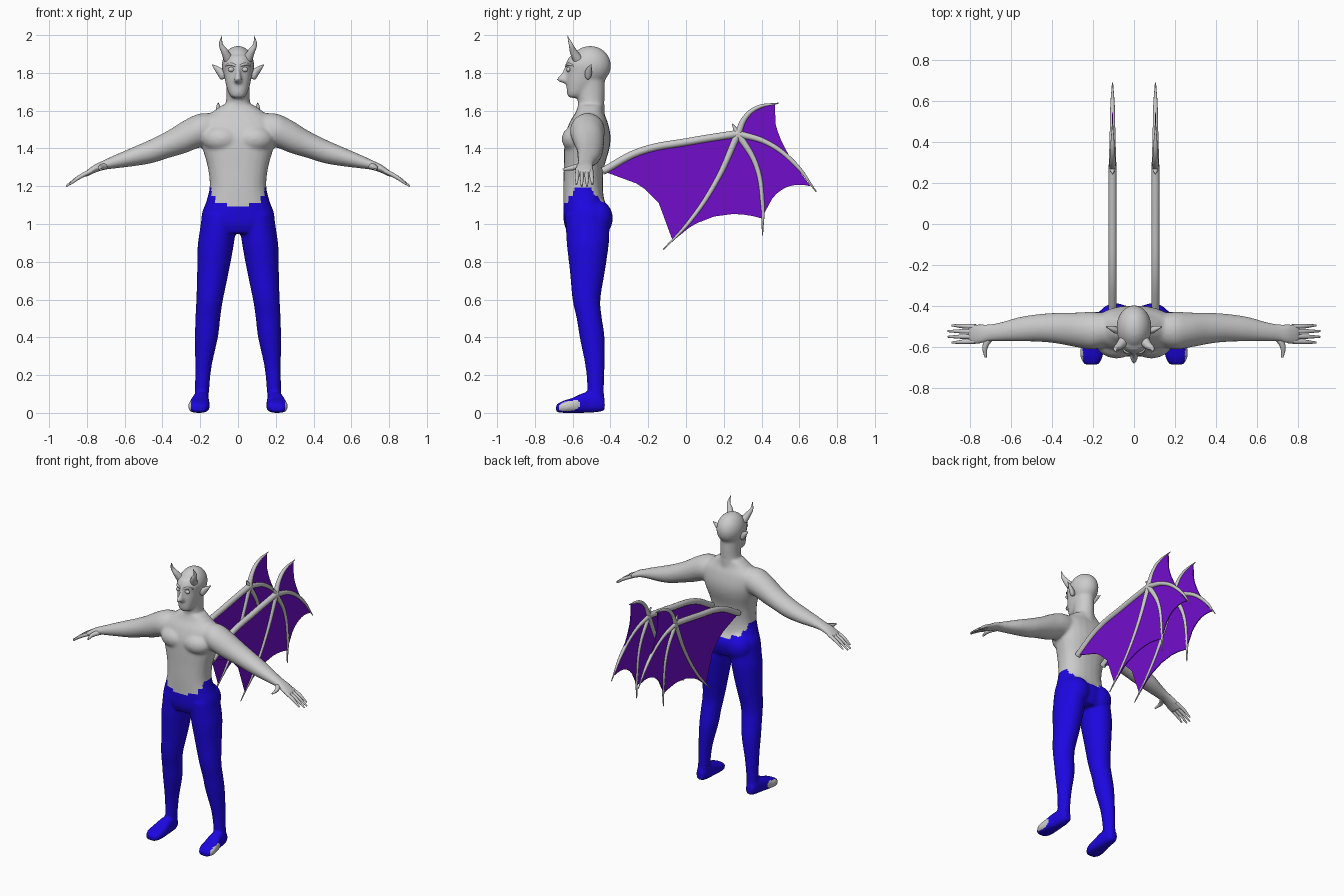
import bpy, bmesh, math
from mathutils import Vector, Matrix


def material(name, color):
    m = bpy.data.materials.new(name)
    m.diffuse_color = color
    return m


BLUE = material("trouser_blue", (0.012, 0.002, 0.75, 1))
PURPLE = material("membrane_purple", (0.17, 0.004, 0.6, 1))


def link(name, data):
    o = bpy.data.objects.new(name, data)
    bpy.context.collection.objects.link(o)
    return o


def catmull(p0, p1, p2, p3, t):
    return [0.5 * (2 * b + (c - a) * t + (2 * a - 5 * b + 4 * c - d) * t * t
                   + (3 * b - a - 3 * c + d) * t ** 3) for a, b, c, d in zip(p0, p1, p2, p3)]


def loft(bm, rings, axis="z", sides=(1,), power=1.0, sub=4, n=24):
    """Skin ellipses (t, a, b, ra, rb) strung along one axis."""
    pts = []
    for i in range(len(rings) - 1):
        p0, p3 = rings[max(i - 1, 0)], rings[min(i + 2, len(rings) - 1)]
        pts += [catmull(p0, rings[i], rings[i + 1], p3, k / sub) for k in range(sub)]
    pts.append(rings[-1])
    for s in sides:
        loops = []
        for t, a, b, ra, rb in pts:
            loop = []
            for k in range(n):
                c, d = math.cos(2 * math.pi * k / n), math.sin(2 * math.pi * k / n)
                u = a + ra * math.copysign(abs(c) ** power, c)
                v = b + rb * math.copysign(abs(d) ** power, d)
                co = {"z": (u, v, t), "x": (t, u, v), "y": (u, t, v)}[axis]
                loop.append(bm.verts.new((co[0] * s, co[1], max(co[2], 0))))
            loops.append(loop)
        for A, B in zip(loops, loops[1:]):
            for k in range(n):
                bm.faces.new((A[k], A[(k + 1) % n], B[(k + 1) % n], B[k]))
        bm.faces.new(loops[0])
        bm.faces.new(loops[-1])


def ball(bm, c, r, sides=(1, -1)):
    for s in sides:
        m = Matrix.Translation((c[0] * s, c[1], c[2])) @ Matrix.Diagonal((*r, 1))
        bmesh.ops.create_uvsphere(bm, u_segments=24, v_segments=16, radius=1, matrix=m)


def tubes(name, paths, res=4):
    """Mirrored tapered tubes; each path point is (x, y, z, radius)."""
    cu = bpy.data.curves.new(name, "CURVE")
    cu.dimensions = "3D"
    cu.bevel_depth, cu.bevel_resolution, cu.resolution_u = 1.0, res, 6
    cu.use_fill_caps = True
    for path in paths:
        for s in (1, -1):
            sp = cu.splines.new("BEZIER")
            sp.bezier_points.add(len(path) - 1)
            for bp, (x, y, z, r) in zip(sp.bezier_points, path):
                bp.co = (x * s, y, z)
                bp.radius = r
                bp.handle_left_type = bp.handle_right_type = "AUTO"
    o = link(name, cu)
    bpy.ops.object.select_all(action="DESELECT")
    o.select_set(True)
    bpy.context.view_layer.objects.active = o
    bpy.ops.object.convert(target="MESH")
    bpy.ops.object.shade_smooth()
    return bpy.context.object


LR = (1, -1)
bm = bmesh.new()

# torso with chest and buttocks
loft(bm, [(0.95, 0, -0.525, 0.13, 0.10), (1.0, 0, -0.525, 0.19, 0.12), (1.06, 0, -0.525, 0.19, 0.125),
          (1.12, 0, -0.54, 0.168, 0.11), (1.2, 0, -0.545, 0.15, 0.105), (1.3, 0, -0.54, 0.16, 0.107),
          (1.4, 0, -0.525, 0.188, 0.12), (1.47, 0, -0.52, 0.205, 0.12), (1.54, 0, -0.515, 0.20, 0.10),
          (1.59, 0, -0.51, 0.14, 0.075), (1.63, 0, -0.505, 0.085, 0.065)], power=0.85)
ball(bm, (0.085, -0.575, 1.45), (0.105, 0.083, 0.075))
ball(bm, (0.09, -0.475, 1.03), (0.092, 0.088, 0.1))

# neck, skull, face and nose
loft(bm, [(1.58, 0, -0.50, 0.08, 0.07), (1.64, 0, -0.502, 0.065, 0.07), (1.70, 0, -0.505, 0.062, 0.075),
          (1.78, 0, -0.51, 0.065, 0.08)])
ball(bm, (0, -0.507, 1.838), (0.086, 0.11, 0.105), (1,))
loft(bm, [(1.668, 0, -0.59, 0.03, 0.028), (1.69, 0, -0.58, 0.048, 0.05), (1.75, 0, -0.55, 0.067, 0.083),
          (1.81, 0, -0.535, 0.077, 0.095), (1.85, 0, -0.53, 0.08, 0.105), (1.89, 0, -0.52, 0.068, 0.095)], power=0.9)
loft(bm, [(1.845, 0, -0.625, 0.010, 0.014), (1.80, 0, -0.635, 0.012, 0.022), (1.765, 0, -0.645, 0.02, 0.042),
          (1.745, 0, -0.63, 0.016, 0.022)])

# arms down to the palms
loft(bm, [(0.10, -0.515, 1.50, 0.075, 0.085), (0.20, -0.522, 1.495, 0.092, 0.09), (0.28, -0.518, 1.463, 0.085, 0.088),
          (0.37, -0.51, 1.422, 0.076, 0.073), (0.46, -0.508, 1.385, 0.068, 0.064), (0.56, -0.515, 1.355, 0.06, 0.05),
          (0.65, -0.527, 1.33, 0.047, 0.036), (0.71, -0.533, 1.312, 0.043, 0.026), (0.76, -0.538, 1.292, 0.05, 0.022),
          (0.81, -0.538, 1.262, 0.048, 0.016)], axis="x", sides=LR)

# legs
loft(bm, [(1.05, 0.10, -0.525, 0.09, 0.115), (0.95, 0.11, -0.52, 0.095, 0.115), (0.88, 0.119, -0.52, 0.095, 0.11),
          (0.75, 0.132, -0.522, 0.084, 0.093), (0.6, 0.15, -0.527, 0.071, 0.074), (0.5, 0.16, -0.512, 0.066, 0.067),
          (0.4, 0.167, -0.497, 0.061, 0.066), (0.25, 0.183, -0.482, 0.044, 0.051), (0.13, 0.19, -0.478, 0.038, 0.044),
          (0.04, 0.195, -0.476, 0.038, 0.044)], sides=LR)
# feet
loft(bm, [(-0.43, 0.195, 0.045, 0.025, 0.03), (-0.46, 0.195, 0.055, 0.037, 0.05), (-0.53, 0.198, 0.055, 0.045, 0.055),
          (-0.60, 0.205, 0.04, 0.055, 0.04), (-0.65, 0.208, 0.032, 0.055, 0.032), (-0.688, 0.208, 0.024, 0.035, 0.02)],
     axis="y", sides=LR, power=0.75)

bmesh.ops.recalc_face_normals(bm, faces=bm.faces)
raw = bpy.data.meshes.new("body_raw")
bm.to_mesh(raw)
bm.free()

# fuse the overlapping volumes into one skin
body = link("body", raw)
rm = body.modifiers.new("fuse", "REMESH")
rm.mode, rm.voxel_size = "VOXEL", 0.009
sm = body.modifiers.new("soften", "SMOOTH")
sm.factor, sm.iterations = 0.5, 7
mesh = bpy.data.meshes.new_from_object(body.evaluated_get(bpy.context.evaluated_depsgraph_get()))
body.modifiers.clear()
body.data = mesh
mesh.materials.clear()
mesh.materials.append(None)
mesh.materials.append(BLUE)

# trousers: stepped waistline
for p in mesh.polygons:
    x, z = abs(p.center.x), p.center.z
    waist = 1.09 if x < 0.06 else 1.115 if x < 0.12 else 1.15 if x < 0.14 else 1.195
    arm = x > 0.25
    p.material_index = int(z < waist and not arm)
    p.use_smooth = True

# fingers and thumbs
tubes("fingers", [[(0.775, y0, 1.282, 0.012), (0.84, (y0 + y1) / 2, 1.248, 0.011), (tip, y1, zt, 0.005)]
                  for y0, y1, tip, zt in [(-0.502, -0.496, 0.89, 1.21), (-0.526, -0.524, 0.91, 1.2),
                                          (-0.55, -0.552, 0.91, 1.2), (-0.574, -0.58, 0.89, 1.21)]]
      + [[(0.70, -0.55, 1.308, 0.018), (0.728, -0.60, 1.298, 0.014), (0.726, -0.652, 1.288, 0.006)]])

# horns
tubes("horns", [[(0.052, -0.575, 1.875, 0.026), (0.072, -0.597, 1.915, 0.019),
                 (0.09, -0.61, 1.95, 0.011), (0.085, -0.628, 1.998, 0.001)]])

# eyes and brows
bm = bmesh.new()
ball(bm, (0.036, -0.622, 1.818), (0.017, 0.012, 0.013))
em = bpy.data.meshes.new("eyes")
bm.to_mesh(em)
bm.free()
em.shade_smooth()
link("eyes", em)
tubes("brows", [[(0.012, -0.632, 1.838, 0.006), (0.038, -0.624, 1.846, 0.008), (0.064, -0.594, 1.838, 0.004)]])

# pointed ears
bm = bmesh.new()
loft(bm, [(0.07, -0.52, 1.79, 0.014, 0.02), (0.09, -0.518, 1.795, 0.018, 0.03), (0.108, -0.512, 1.812, 0.014, 0.023),
          (0.138, -0.502, 1.843, 0.002, 0.003)], axis="x", sides=LR, n=16)
bmesh.ops.recalc_face_normals(bm, faces=bm.faces)
ear = bpy.data.meshes.new("ears")
bm.to_mesh(ear)
bm.free()
ear.shade_smooth()
link("ears", ear)

# wing bones: (y, z) paths swept at a fixed x
WX = 0.105
ARM = [(-0.44, 1.28), (-0.245, 1.383), (0.02, 1.437), (0.275, 1.478)]
DIGITS = [[(0.275, 1.478), (0.315, 1.565), (0.375, 1.615), (0.49, 1.64)],
          [(0.275, 1.478), (0.43, 1.43), (0.58, 1.315), (0.69, 1.17)],
          [(0.275, 1.478), (0.37, 1.315), (0.405, 1.11), (0.405, 0.94)],
          [(0.275, 1.478), (0.165, 1.235), (0.02, 1.015), (-0.12, 0.865)]]
SPURS = [[(0.275, 1.478), (0.245, 1.53)], [(0.275, 1.478), (0.29, 1.54)]]
tubes("wing_bones",
      [[(WX, y, z, 0.02) for y, z in ARM]]
      + [[(WX, y, z, r) for (y, z), r in zip(d, (0.019, 0.014, 0.011, 0.003))] for d in DIGITS]
      + [[(WX, y, z, r) for (y, z), r in zip(d, (0.018, 0.003))] for d in SPURS])

# scalloped wing membranes
outline = [Vector(ARM[0])]
for ctrl, end in [((-0.10, 1.205), (-0.07, 0.91)), ((0.135, 1.11), (0.40, 1.03)),
                  ((0.48, 1.245), (0.66, 1.2)), ((0.44, 1.475), (0.47, 1.635))]:
    a, c, e = outline[-1], Vector(ctrl), Vector(end)
    outline += [a * (1 - t) ** 2 + c * 2 * t * (1 - t) + e * t * t for t in [k / 10 for k in range(1, 11)]]
outline += [Vector(p) for p in DIGITS[0][2::-1] + ARM[2:0:-1]]
bm = bmesh.new()
for s in LR:
    bm.faces.new([bm.verts.new((WX * s, p.x, p.y)) for p in outline])
bmesh.ops.triangulate(bm, faces=bm.faces)
wm = bpy.data.meshes.new("wing_membranes")
bm.to_mesh(wm)
bm.free()
wm.materials.append(PURPLE)
wing = link("wing_membranes", wm)
th = wing.modifiers.new("thickness", "SOLIDIFY")
th.thickness, th.offset = 0.006, 0
